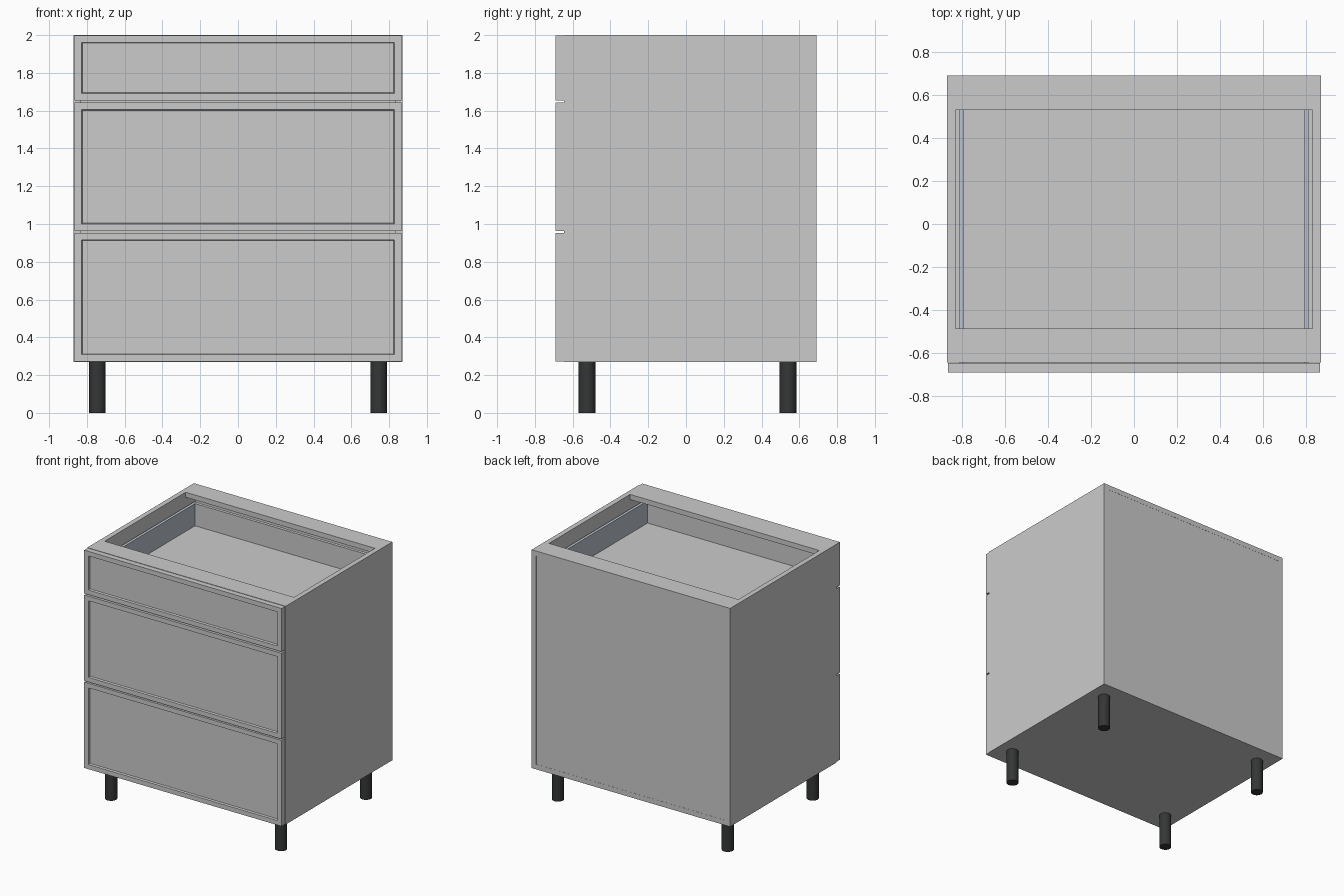
import bpy, bmesh
from math import radians

if "Cube" in bpy.data.objects:
    bpy.data.objects.remove(bpy.data.objects["Cube"])


def material(name, rgb):
    m = bpy.data.materials.new(name)
    m.diffuse_color = (*rgb, 1)
    m.use_nodes = True
    m.node_tree.nodes["Principled BSDF"].inputs["Base Color"].default_value = m.diffuse_color
    return m


BLACK = material("black_plastic", (0.035, 0.037, 0.037))
METAL = material("drawer_metal", (0.5, 0.55, 0.6))


def finish(name, bm, mat=None):
    bmesh.ops.recalc_face_normals(bm, faces=bm.faces)
    me = bpy.data.meshes.new(name)
    bm.to_mesh(me)
    bm.free()
    ob = bpy.data.objects.new(name, me)
    bpy.context.collection.objects.link(ob)
    if mat:
        me.materials.append(mat)
    return ob


def box_bm(x, y, z):
    bm = bmesh.new()
    bmesh.ops.create_cube(bm, size=1)
    for v in bm.verts:
        v.co = [lo + (c + 0.5) * (hi - lo) for c, (lo, hi) in zip(v.co, (x, y, z))]
    return bm


def box(name, x, y, z, mat=None):
    return finish(name, box_bm(x, y, z), mat)


def drawer_front(name, z0, z1):
    # Slab with a framed, slightly recessed centre panel
    bm = box_bm((-0.865, 0.865), (-0.69, -0.647), (z0, z1))
    bm.normal_update()
    face = min(bm.faces, key=lambda f: f.calc_center_median().y)
    bmesh.ops.inset_region(bm, faces=[face], thickness=0.052)
    bmesh.ops.inset_region(bm, faces=[face], thickness=0.006)
    for v in face.verts:
        v.co.y += 0.015
    finish(name, bm)


W, T = 0.87, 0.04
Y0, Y1 = -0.645, 0.69
Z0, Z1 = 0.27, 2.0
inner = (-W + T, W - T)

# Carcass
for side, s in (("left", -1), ("right", 1)):
    box(side + "_side_panel", sorted((s * W, s * (W - T))), (Y0, Y1), (Z0, Z1))
box("bottom_panel", inner, (Y0, Y1), (Z0, Z0 + T))
box("back_panel", inner, (0.652, Y1 - 0.001), (Z0 + T, Z1 - T))
box("front_rail", inner, (Y0, -0.485), (Z1 - T, Z1))
box("back_rail", inner, (0.53, Y1), (Z1 - T, Z1))

# Drawers: front, metal sides, floor and back
for label, z0, z1 in (("lower", 0.272, 0.953), ("middle", 0.963, 1.643), ("upper", 1.655, 1.998)):
    drawer_front(label + "_drawer_front", z0, z1)
    zf, zt = z0 + 0.055, z1 - 0.1
    for side, s in (("left", -1), ("right", 1)):
        box(f"{label}_drawer_{side}_side", sorted((s * 0.79, s * 0.812)), (-0.647, 0.615),
            (zf - 0.012, zt), METAL)
    box(label + "_drawer_floor", (-0.79, 0.79), (-0.647, 0.615), (zf - 0.012, zf + 0.012))
    box(label + "_drawer_back", (-0.79, 0.79), (0.59, 0.615), (zf + 0.012, zt))

# Legs
for xn, x in (("left", -0.745), ("right", 0.745)):
    for yn, y in (("front", -0.524), ("back", 0.54)):
        bpy.ops.mesh.primitive_cylinder_add(vertices=32, radius=0.044, depth=Z0,
                                            location=(x, y, Z0 / 2))
        leg = bpy.context.object
        leg.name = f"{yn}_{xn}_leg"
        leg.data.materials.append(BLACK)
        bpy.ops.object.shade_smooth_by_angle(angle=radians(30))
